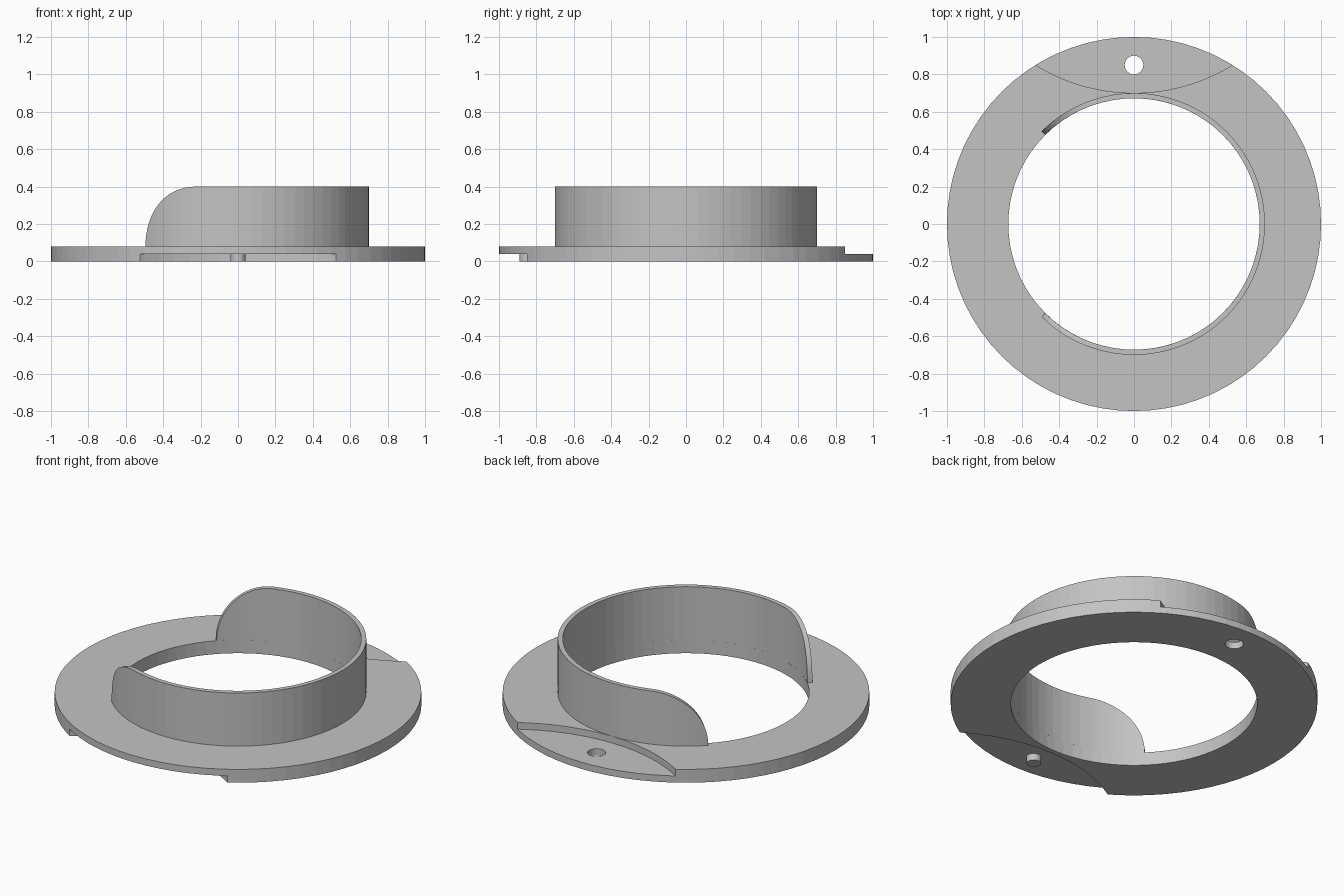
import bpy, bmesh, math

cube = bpy.data.objects.get("Cube")
if cube:
    bpy.data.objects.remove(cube, do_unlink=True)

SIDES = 72
BASE_TOP, STEP, WALL_TOP = 0.08, 0.04, 0.40
INNER, OUTER = 0.672, 0.70

grey = bpy.data.materials.new("plain grey")
grey.use_nodes = True
colour = (0.55, 0.55, 0.55, 1)
grey.diffuse_color = colour
grey.node_tree.nodes["Principled BSDF"].inputs["Base Color"].default_value = colour


def cylinder(name, radius, y, z0, z1, sides=SIDES):
    bpy.ops.mesh.primitive_cylinder_add(vertices=sides, radius=radius, depth=z1 - z0,
                                        location=(0, y, (z0 + z1) / 2))
    obj = bpy.context.object
    obj.name = name
    obj.data.materials.append(grey)
    return obj


def cut(target, cutter):
    cutter.hide_render = True
    mod = target.modifiers.new("cut", "BOOLEAN")
    mod.operation = "DIFFERENCE"
    mod.solver = "EXACT"
    mod.object = cutter
    bpy.context.view_layer.objects.active = target
    bpy.ops.object.modifier_apply(modifier=mod.name)
    bpy.data.objects.remove(cutter, do_unlink=True)


# Flat base ring with interlocking steps at the back and front
ring = cylinder("base_ring", 1, 0, 0, BASE_TOP)
cut(ring, cylinder("centre_cutter", INNER, 0, -0.1, 0.2))
cut(ring, cylinder("back_step_cutter", 1, 1.7, STEP, 0.2))
cut(ring, cylinder("front_step_cutter", 1, -1.7, -0.1, STEP))
cut(ring, cylinder("pin_hole_cutter", 0.05, 0.85, -0.1, 0.2, 32))

# Locating pin under the front step
cylinder("locating_pin", 0.04, -0.85, 0, STEP + 0.01, 32)

# Upright wall: three quarters of a circle, rounded down at both ends
rise = WALL_TOP - BASE_TOP
end = math.radians(135)
corner = []
for i in range(17):
    t = math.pi / 2 * i / 16
    corner.append((end - rise * (1 - math.cos(t)) / OUTER, BASE_TOP + rise * math.sin(t)))
flat_end = corner[-1][0]
steps = 44
middle = [(flat_end * (1 - 2 * i / steps), WALL_TOP) for i in range(1, steps)]
outline = corner + middle + [(-a, z) for a, z in reversed(corner)]

bm = bmesh.new()
sections = []
for angle, top in outline:
    c, s = math.cos(angle), math.sin(angle)
    sections.append([bm.verts.new((r * c, r * s, z)) for r, z in
                     ((INNER, BASE_TOP), (OUTER, BASE_TOP), (OUTER, top), (INNER, top))])
for a, b in zip(sections, sections[1:]):
    for i in range(4):
        j = (i + 1) % 4
        bm.faces.new((a[i], a[j], b[j], b[i]))
bmesh.ops.remove_doubles(bm, verts=bm.verts, dist=0.0001)
bmesh.ops.recalc_face_normals(bm, faces=bm.faces)
mesh = bpy.data.meshes.new("upright_wall")
bm.to_mesh(mesh)
bm.free()
mesh.materials.append(grey)
wall = bpy.data.objects.new("upright_wall", mesh)
bpy.context.collection.objects.link(wall)
